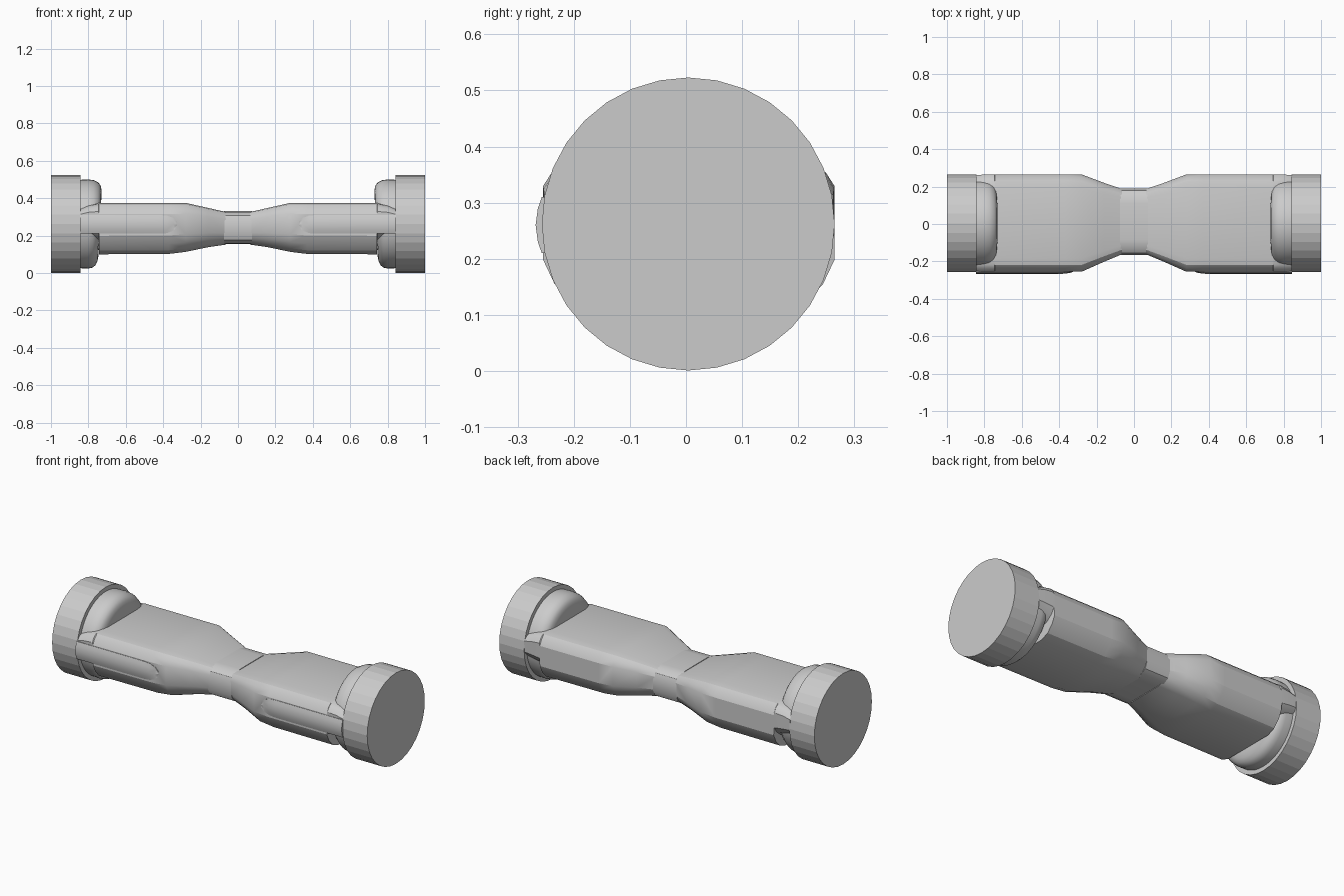
import bpy, bmesh, math

if "Cube" in bpy.data.objects:
    bpy.data.objects.remove(bpy.data.objects["Cube"])


def make(name, rings, smooth=None):
    """Skin a list of equal closed rings and cap both ends."""
    bm = bmesh.new()
    loops = [[bm.verts.new(p) for p in ring] for ring in rings]
    n = len(loops[0])
    for a, b in zip(loops, loops[1:]):
        for i in range(n):
            j = (i + 1) % n
            bm.faces.new((a[i], a[j], b[j], b[i]))
    bm.faces.new(loops[0])
    bm.faces.new(loops[-1])
    bmesh.ops.recalc_face_normals(bm, faces=bm.faces)
    me = bpy.data.meshes.new(name)
    bm.to_mesh(me)
    bm.free()
    ob = bpy.data.objects.new(name, me)
    bpy.context.collection.objects.link(ob)
    if smooth:
        bpy.ops.object.select_all(action='DESELECT')
        ob.select_set(True)
        bpy.context.view_layer.objects.active = ob
        bpy.ops.object.shade_smooth_by_angle(angle=math.radians(smooth))
    return ob


def section(x, cy, half, top, bottom, shape):
    """Mirror a half profile across y and scale it to one station."""
    full = shape + [(-u, v) for u, v in reversed(shape)]
    return [(x, cy + u * half, bottom + v * (top - bottom)) for u, v in full]


def circle(x, r, n, cy=0.004, cz=0.262, tilt=0.0):
    pts = []
    for i in range(n):
        a = 2 * math.pi * i / n
        dz = r * math.cos(a)
        pts.append((x - tilt * dz, cy + r * math.sin(a), cz + dz))
    return pts


BODY = [(0.72, 1), (0.86, 0.97), (0.94, 0.90), (1, 0.78), (1, 0.36),
        (0.92, 0.20), (0.79, 0.07), (0.60, 0)]
SLEEVE = [(0.55, 1), (0.80, 0.96), (0.94, 0.86), (1, 0.70), (1, 0.30),
          (0.92, 0.12), (0.75, 0.02), (0.5, 0)]

# Waist joining the two foot decks
make("waist_sleeve", [section(x, 0.0125, 0.178, 0.332, 0.155, SLEEVE)
                      for x in (-0.075, 0.075)], 30)

for side, s in (("left", -1), ("right", 1)):
    def flip(rings):
        return [[(s * x, y, z) for x, y, z in ring] for ring in rings]

    # Foot deck: tapered inner end, underside cut away at the wheel
    stations = [
        (0.063, 0.0125, 0.174, 0.326, 0.152),
        (0.16, 0.009, 0.211, 0.348, 0.138),
        (0.28, 0.005, 0.260, 0.375, 0.113),
        (0.37, 0.005, 0.260, 0.375, 0.102),
        (0.742, 0.005, 0.260, 0.375, 0.100),
        (0.746, 0.005, 0.260, 0.374, 0.170),
        (0.80, 0.005, 0.259, 0.364, 0.185),
        (0.845, 0.005, 0.257, 0.345, 0.200),
    ]
    make(side + "_foot_deck",
         flip([section(*st, BODY) for st in stations]), 25)

    # Light strip along the front edge
    strip = []
    for x, h, peak in ((0.325, 0.012, -0.256), (0.345, 0.034, -0.262),
                       (0.38, 0.047, -0.266), (0.42, 0.05, -0.268),
                       (0.845, 0.05, -0.268)):
        strip.append([(x, -0.235, 0.26 + h), (x, -0.257, 0.26 + h),
                      (x, peak + 0.004, 0.26 + h * 0.6), (x, peak, 0.26),
                      (x, peak + 0.004, 0.26 - h * 0.6),
                      (x, -0.257, 0.26 - h), (x, -0.235, 0.26 - h)])
    make(side + "_light_strip", flip(strip), 30)

    # Domed fender just inside the wheel
    dome = [(0.85, 0.236, 0), (0.80, 0.238, 0), (0.775, 0.234, 0.02),
            (0.755, 0.222, 0.04), (0.743, 0.203, 0.05),
            (0.738, 0.175, 0.05), (0.737, 0.08, 0.05)]
    make(side + "_fender",
         flip([circle(x, r, 48, tilt=t) for x, r, t in dome]), 40)

    # Wheel
    make(side + "_wheel",
         flip([circle(0.842, 0.261, 32), circle(1.0, 0.261, 32)]))
